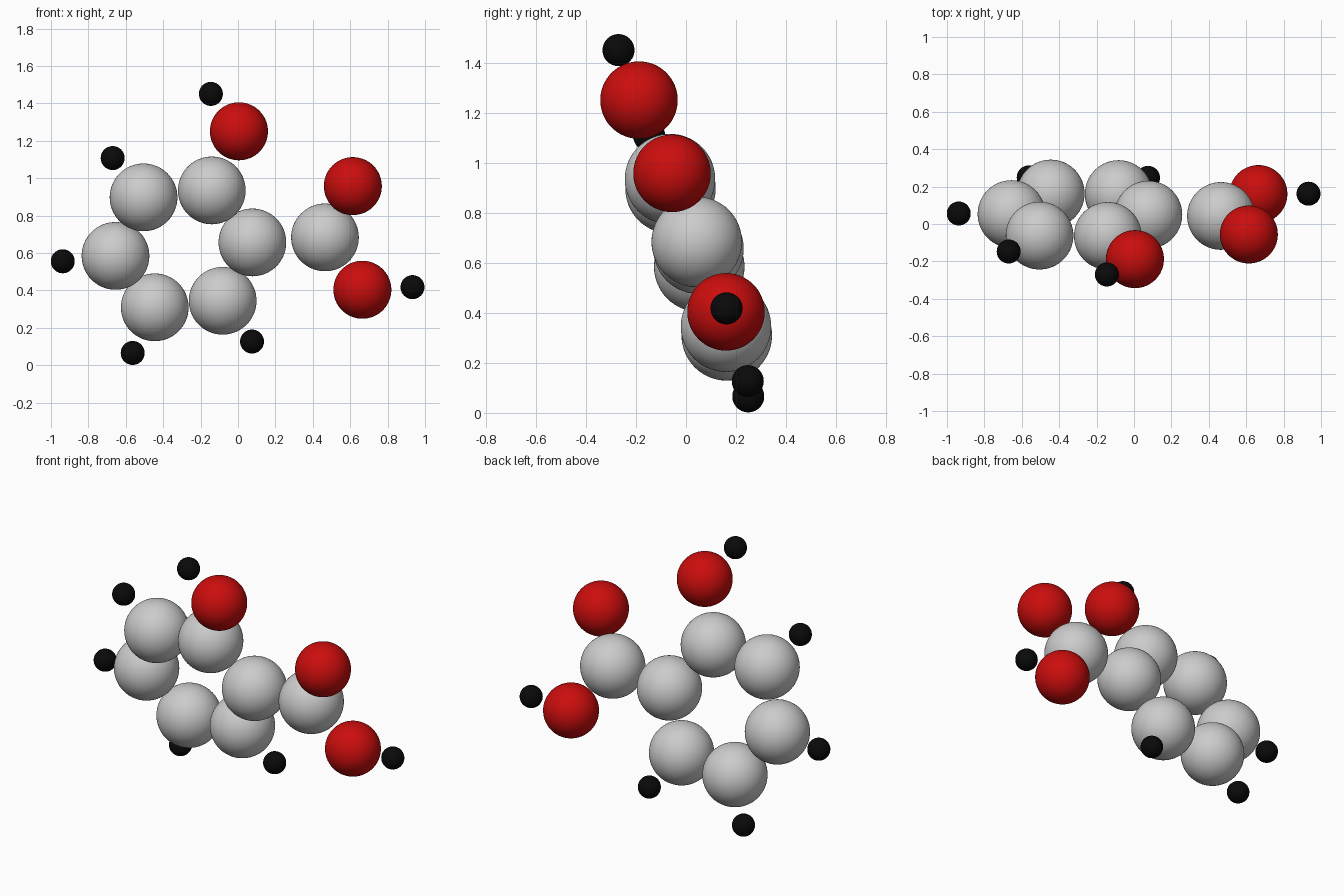
import bpy


def make_material(name, color):
    mat = bpy.data.materials.new(name)
    mat.diffuse_color = color
    return mat


red = make_material("red", (0.6, 0.004, 0.004, 1))
black = make_material("black", (0.003, 0.003, 0.003, 1))


def atoms(name, radius, mat, centres):
    for i, centre in enumerate(centres, 1):
        bpy.ops.mesh.primitive_uv_sphere_add(
            segments=64, ring_count=32, radius=radius, location=centre)
        ob = bpy.context.object
        ob.name = f"{name}_{i}"
        bpy.ops.object.shade_smooth()
        if mat:
            ob.data.materials.append(mat)


# six-atom carbon ring, then the side carbon
atoms("carbon", 0.181, None, [
    (-0.140, -0.064, 0.935), (-0.505, -0.062, 0.898), (-0.655, 0.053, 0.585),
    (-0.445, 0.163, 0.310), (-0.082, 0.160, 0.345), (0.077, 0.050, 0.657),
    (0.465, 0.043, 0.684)])

# oxygens: one on the ring, two on the side carbon
atoms("oxygen", 0.155, red, [
    (0.005, -0.188, 1.251), (0.614, -0.056, 0.958), (0.665, 0.160, 0.404)])

# small outer hydrogens
atoms("hydrogen", 0.064, black, [
    (-0.145, -0.270, 1.451), (-0.670, -0.147, 1.108), (-0.937, 0.056, 0.556),
    (-0.563, 0.249, 0.066), (0.075, 0.247, 0.127), (0.933, 0.162, 0.418)])
